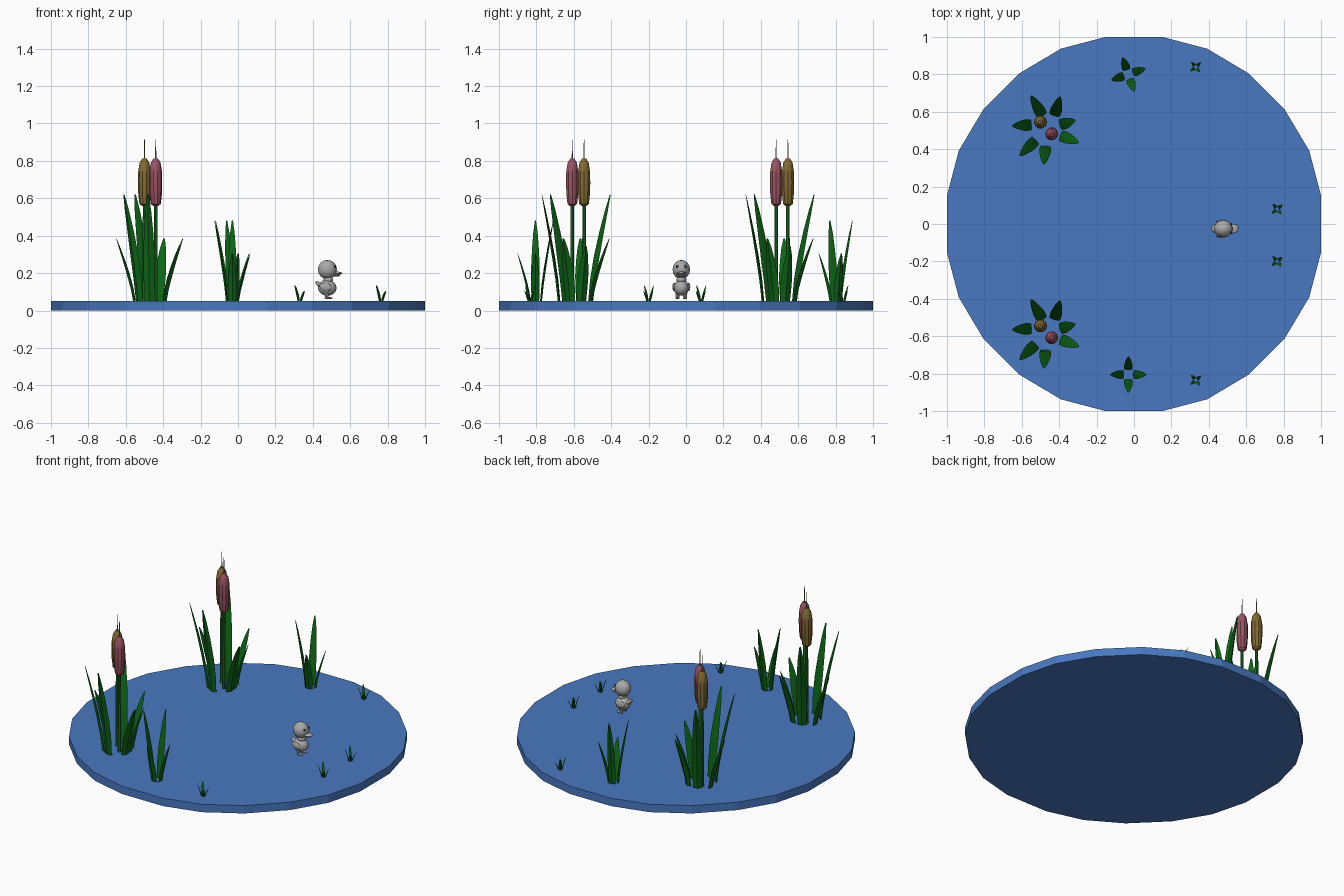
import bpy, bmesh, math
from mathutils import Vector

if "Cube" in bpy.data.objects:
    bpy.data.objects.remove(bpy.data.objects["Cube"])


def material(name, rgb):
    m = bpy.data.materials.new(name)
    m.diffuse_color = (*rgb, 1)
    m.use_nodes = True
    m.node_tree.nodes["Principled BSDF"].inputs["Base Color"].default_value = m.diffuse_color
    return m


WATER = material("water blue", (0.066, 0.19, 0.53))
LEAF = material("leaf green", (0.004, 0.13, 0.008))
STEM = material("stem green", (0.018, 0.19, 0.025))
RED = material("dusty red", (0.32, 0.085, 0.12))
MUSTARD = material("mustard", (0.22, 0.14, 0.03))
TAN = material("dry tan", (0.28, 0.22, 0.12))
GREY = material("down grey", (0.40, 0.40, 0.40))
DARK = material("eye grey", (0.07, 0.07, 0.07))
TOP = 0.052


def finish(bm, name, mat, smooth=True):
    bmesh.ops.recalc_face_normals(bm, faces=bm.faces)
    me = bpy.data.meshes.new(name)
    bm.to_mesh(me)
    bm.free()
    me.materials.append(mat)
    ob = bpy.data.objects.new(name, me)
    bpy.context.collection.objects.link(ob)
    if smooth:
        bpy.ops.object.select_all(action='DESELECT')
        bpy.context.view_layer.objects.active = ob
        ob.select_set(True)
        bpy.ops.object.shade_smooth_by_angle(angle=math.radians(35))
    return ob


def skin(bm, rings):
    """Bridge equal closed rings of points and cap both ends."""
    vs = [[bm.verts.new(p) for p in r] for r in rings]
    n = len(vs[0])
    for a, b in zip(vs, vs[1:]):
        for i in range(n):
            j = (i + 1) % n
            bm.faces.new((a[i], a[j], b[j], b[i]))
    bm.faces.new(vs[0])
    bm.faces.new(vs[-1])


def lathe(name, x, y, profile, mat, n=10):
    bm = bmesh.new()
    skin(bm, [[(x + r * math.cos(math.tau * i / n), y + r * math.sin(math.tau * i / n), z)
               for i in range(n)] for r, z in profile])
    return finish(bm, name, mat)


def blade(bm, base, tip, height, width):
    """Keeled leaf that leans from its base out to its tip."""
    b, t = Vector((*base, TOP - 0.004)), Vector((*tip, height))
    out = Vector((t.x - b.x, t.y - b.y, 0))
    lean = out.length
    out.normalize()
    side = Vector((-out.y, out.x, 0))
    rings = []
    for f, w in ((0, .85), (.2, .98), (.42, 1), (.65, .8), (.85, .52), (1, .14)):
        c = b + out * lean * f ** 1.35
        c.z = b.z + (t.z - b.z) * f
        h, k = width * w / 2, width * w * .2
        rings.append([c + side * h, c + out * k, c - side * h, c - out * k * .3])
    skin(bm, rings)


def ellipsoid(name, loc, scale, mat, seg=12, rings=8, tilt=0):
    bpy.ops.mesh.primitive_uv_sphere_add(segments=seg, ring_count=rings, radius=1,
                                         location=loc, rotation=(0, tilt, 0))
    ob = bpy.context.object
    ob.name = name
    ob.scale = scale
    ob.data.materials.append(mat)
    bpy.ops.object.shade_smooth_by_angle(angle=math.radians(35))
    return ob


# Pond disc with 24 sides
octant = [(0.152, 1.0), (0.392, 0.937), (0.61, 0.807)]
quarter = [(y, x) for x, y in octant] + octant[::-1]
outline = []
for q in range(4):
    for x, y in quarter:
        for _ in range(q):
            x, y = -y, x
        outline.append((x, y))
bm = bmesh.new()
skin(bm, [[(x, y, z) for x, y in outline] for z in (0, TOP)])
finish(bm, "pond", WATER, smooth=False)

# Two cattail clumps: base x, base y, tip x, tip y, tip height
leaves = [(-.55, .53, -.65, .525, .385), (-.49, .58, -.55, .685, .62),
          (-.425, .58, -.395, .68, .385), (-.395, .53, -.315, .555, .345),
          (-.392, .473, -.295, .435, .385), (-.473, .415, -.482, .32, .62),
          (-.527, .447, -.61, .365, .62)]
for label, dy in (("back", 0), ("front", -1.09)):
    bm = bmesh.new()
    for bx, by, tx, ty, h in leaves:
        blade(bm, (bx, by + dy), (tx, ty + dy), h, .062)
    finish(bm, label + "_cattail_leaves", LEAF)
    for kind, mat, x, y in (("mustard", MUSTARD, -.5, .545), ("red", RED, -.44, .482)):
        name = f"{label}_{kind}_cattail"
        lathe(name + "_stem", x, y + dy, [(.011, TOP - .004), (.009, .57)], STEM, 8)
        lathe(name + "_head", x, y + dy, [(.012, .558), (.027, .57), (.033, .62), (.035, .68),
                                          (.034, .74), (.026, .79), (.012, .812)], mat)
        lathe(name + "_spike", x, y + dy, [(.004, .805), (.0015, .915)], TAN, 6)

# Medium reed clumps, four leaves each
for label, cy, turn in (("back", .80, 19), ("front", -.805, 0)):
    bm = bmesh.new()
    for ang, h in ((0, .305), (90, .48), (180, .48), (270, .305)):
        a = math.radians(ang + turn)
        d = Vector((math.cos(a), math.sin(a)))
        c = Vector((-.03, cy))
        blade(bm, c + d * .027, c + d * .095, h, .046)
    finish(bm, label + "_reed_clump", LEAF)

# Small grass tufts
for n, c in enumerate(((.33, .84), (.765, .08), (.765, -.20), (.33, -.835))):
    bm = bmesh.new()
    for ang, h in ((40, .105), (130, .135), (220, .135), (310, .105)):
        a = math.radians(ang)
        d = Vector((math.cos(a), math.sin(a)))
        blade(bm, Vector(c) + d * .009, Vector(c) + d * .036, h, .017)
    finish(bm, f"grass_tuft_{n + 1}", LEAF)

# Duckling facing +x
Y = -.025
ellipsoid("duckling_body", (.477, Y, .122), (.05, .042, .043), GREY, tilt=math.radians(8))
ellipsoid("duckling_head", (.478, Y, .219), (.051, .047, .051), GREY)
ellipsoid("duckling_neck", (.482, Y, .165), (.028, .027, .022), GREY, 10, 6)
ellipsoid("duckling_tail", (.435, Y, .138), (.026, .024, .012), GREY, 8, 6, math.radians(38))
ellipsoid("duckling_upper_bill", (.53, Y, .199), (.029, .026, .009), GREY, 10, 6)
ellipsoid("duckling_lower_bill", (.526, Y, .188), (.022, .020, .007), GREY, 10, 6)
for label, s in (("left", 1), ("right", -1)):
    ellipsoid(f"duckling_{label}_wing", (.468, Y + s * .039, .126), (.033, .009, .022),
              GREY, 8, 6, math.radians(15))
    ellipsoid(f"duckling_{label}_eye", (.519, Y + s * .022, .235), (.005, .008, .009), DARK, 8, 6)
    lathe(f"duckling_{label}_leg", .474, Y + s * .02, [(.009, .064), (.012, .095)], GREY, 8)
    ellipsoid(f"duckling_{label}_foot", (.484, Y + s * .02, .067), (.022, .012, .006), GREY, 8, 6)
